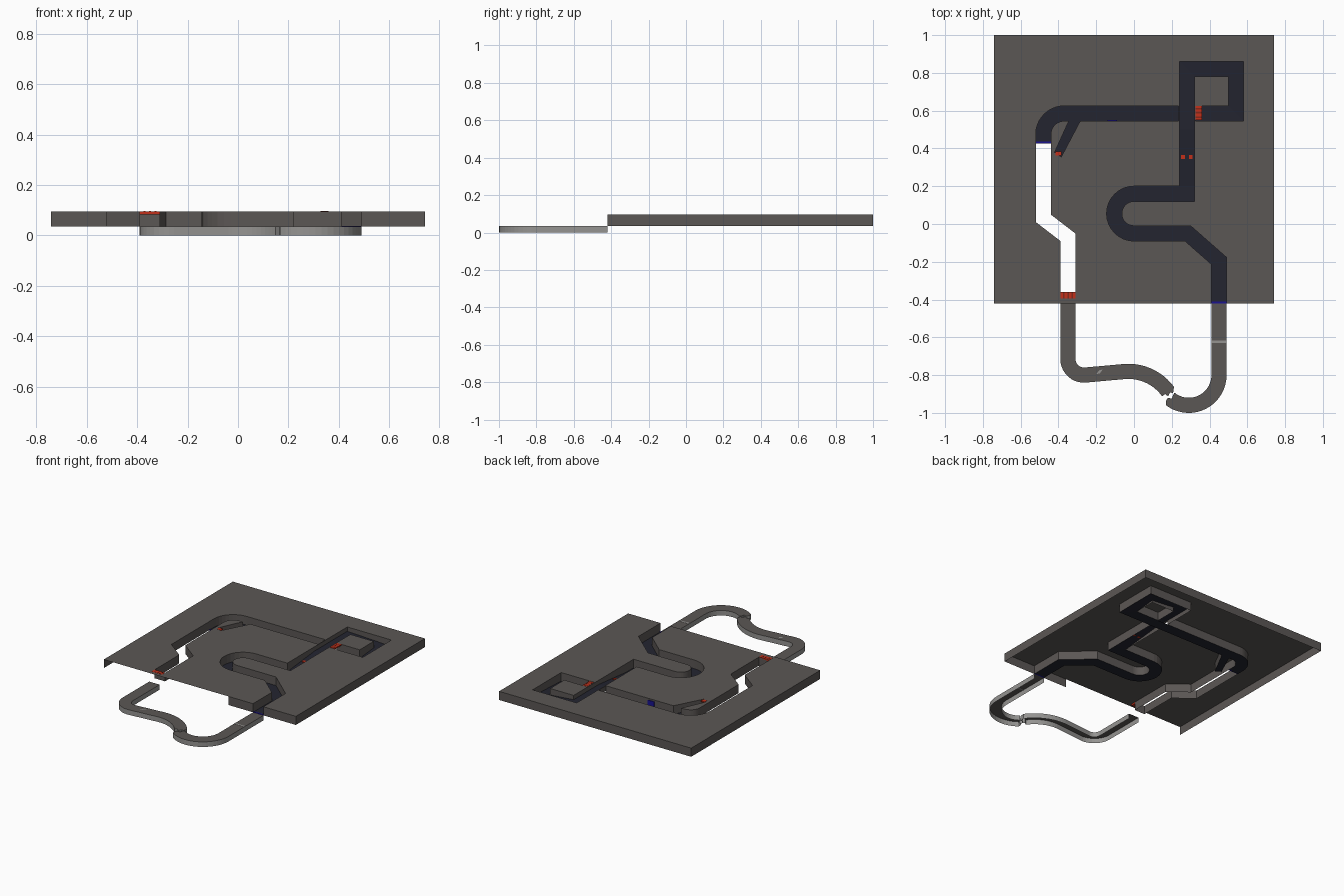
import bpy, bmesh, math
from mathutils import Vector

if "Cube" in bpy.data.objects:
    bpy.data.objects.remove(bpy.data.objects["Cube"])

TOP, FLOOR, W = 0.095, 0.035, 0.04   # slab top, trench floor, half lane width


def mat(name, *rgb):
    m = bpy.data.materials.new(name)
    m.diffuse_color = (*rgb, 1)
    m.use_nodes = True
    m.node_tree.nodes["Principled BSDF"].inputs["Base Color"].default_value = m.diffuse_color
    return m


GREY = mat("dark grey", 0.105, 0.095, 0.09)
LIGHT = mat("light grey", 0.30, 0.295, 0.285)
NAVY = mat("navy floor", 0.017, 0.018, 0.03)
RED = mat("warning red", 0.55, 0.03, 0.01)
DARK_RED = mat("deep red", 0.22, 0.02, 0.01)
BLUE = mat("marker blue", 0.01, 0.006, 0.28)


def make(name, bm, *mats):
    me = bpy.data.meshes.new(name)
    bm.to_mesh(me)
    bm.free()
    for m in mats:
        me.materials.append(m)
    ob = bpy.data.objects.new(name, me)
    bpy.context.collection.objects.link(ob)
    return ob


def arc(cx, cy, r, a0, a1, n=12):
    return [(cx + r * math.cos(math.radians(a0 + (a1 - a0) * i / n)),
             cy + r * math.sin(math.radians(a0 + (a1 - a0) * i / n))) for i in range(n + 1)]


def offset(path, d):
    """Mitred parallel of a path; positive d lies to the left."""
    p = [Vector(q[:2]) for q in path]
    out = []
    for i, q in enumerate(p):
        a = (q - p[i - 1]).normalized() if i else None
        b = (p[i + 1] - q).normalized() if i < len(p) - 1 else None
        a, b = a or b, b or a
        na, nb = Vector((-a.y, a.x)), Vector((-b.y, b.x))
        out.append(tuple(q + (na + nb) * d / (1 + na.dot(nb))))
    return out


def sheet(name, outline, z1, z0, mats, keep=lambda a, b: True):
    """Flat top with walls hanging from its outline, open below."""
    bm = bmesh.new()
    up = [bm.verts.new((x, y, z1)) for x, y in outline]
    face = bm.faces.new(up)
    face.normal_update()
    if face.normal.z < 0:
        face.normal_flip()
    if z0 is not None:
        lo = [bm.verts.new((x, y, z0)) for x, y in outline]
        for i in range(len(up)):
            j = (i + 1) % len(up)
            if keep(outline[i], outline[j]):
                f = bm.faces.new((up[i], lo[i], lo[j], up[j]))
                f.material_index = len(mats) - 1
    bmesh.ops.triangulate(bm, faces=[f for f in bm.faces if len(f.verts) > 4])
    return make(name, bm, *mats)


def ribbon(name, path, m):
    bm = bmesh.new()
    a, b = [[bm.verts.new((*q, p[2])) for q, p in zip(offset(path, s * W), path)] for s in (1, -1)]
    for i in range(len(path) - 1):
        bm.faces.new((a[i], b[i], b[i + 1], a[i + 1]))
    return make(name, bm, m)


def box(name, x0, x1, y0, y1, z0, z1, m):
    bm = bmesh.new()
    bmesh.ops.create_cube(bm, size=1)
    for v in bm.verts:
        v.co = ((x0 + x1) / 2 + v.co.x * (x1 - x0), (y0 + y1) / 2 + v.co.y * (y1 - y0),
                (z0 + z1) / 2 + v.co.z * (z1 - z0))
    return make(name, bm, m)


# Lane centre lines
entry = [(.45, -.42), (.45, -.195), (.285, -.05), (0, -.05)] + arc(0, .055, .105, 270, 90, 16)[1:] \
    + [(.28, .16), (.28, .545)]
bend = arc(-.37, .475, .11, 90, 180, 10)
west = [(.24, .585)] + bend + [(-.48, .43), (-.48, .03), (-.35, -.07), (-.35, -.36)]

# Slab outline: outer rectangle with the trench and its small side pocket cut in
pocket = [(-.285, .545), (-.385, .355), (-.42, .38), (-.345, .545)]
inner = offset(west, W)
outline = [(-.74, 1), (-.74, -.42), (.22, -.42)] + offset(entry, W) \
    + pocket + inner[1:] + offset(west, -W)[::-1] \
    + [(.24, .86), (.58, .86), (.58, .545)] + offset(entry, -W)[::-1] + [(.74, -.42), (.74, 1)]


def has_wall(a, b):
    # The front is open left of x = 0.22
    return not (abs(a[1] + .42) < .001 and abs(b[1] + .42) < .001 and max(a[0], b[0]) < .23)


sheet("slab", outline, TOP, FLOOR, [GREY], has_wall)
sheet("loop_island", [(.32, .625), (.5, .625), (.5, .78), (.32, .78)], TOP, FLOOR, [GREY])

# Trench floor: climbs to the crossing, circles the island and passes underneath
floor = [(x, y, FLOOR) for x, y in entry[:-1]] + [
    (.28, .2, FLOOR), (.28, .5, .065), (.28, .82, .065), (.54, .82, .05), (.54, .585, FLOOR)] \
    + [(x, y, FLOOR) for x, y in bend + [(-.48, .43)]]
ribbon("trench_floor", floor, NAVY)
sheet("pocket_floor", pocket, FLOOR + .001, None, [NAVY])
for x in (.235, .32):
    box("crossing_parapet", x, x + .005, .545, .625, .06, TOP, GREY)

# Blue lane markers
box("start_marker", .41, .49, -.42, -.41, FLOOR, FLOOR + .003, BLUE)
box("drop_marker", -.52, -.44, .425, .437, FLOOR, FLOOR + .003, BLUE)
box("wall_marker", -.14, -.09, .546, .551, .05, .085, BLUE)

# Red striped warning plates
box("gate_plate", -.39, -.31, -.395, -.36, .084, TOP + .001, RED)
box("crossing_plate", .325, .36, .55, .625, .088, TOP + .001, RED)
for i in range(3):
    x, y = -.375 + i * .022, .562 + i * .022
    box("gate_stripe", x, x + .008, -.394, -.361, TOP, TOP + .0015, DARK_RED)
    box("crossing_stripe", .326, .359, y, y + .008, TOP, TOP + .0015, DARK_RED)
for x in (.25, .29):
    box("floor_warning", x, x + .02, .345, .365, .05, .055, RED)
box("pocket_plate", -.415, -.385, .362, .385, .088, TOP + .001, RED)

# Lower raised road in two broken pieces, hollow below
left_road = [(-.35, -.42)] + arc(-.265, -.715, .085, 180, 276, 10) \
    + [(-.04, -.78)] + arc(-.03, -1.04, .26, 88, 36, 10)
right_road = arc(.29, -.8, .16, -128, 0, 18) + [(.45, -.42)]
sheet("left_road", offset(left_road, W) + [(.207, -.895), (.19, -.892), (.18, -.912), (.165, -.9)]
      + offset(left_road, -W)[::-1], FLOOR, 0, [GREY, LIGHT],
      lambda a, b: abs(a[1] + .42) + abs(b[1] + .42) > .001)
sheet("right_road", offset(right_road, W)[::-1] + [(.205, -.91), (.2, -.925), (.18, -.92), (.17, -.935)]
      + offset(right_road, -W), FLOOR, 0, [GREY, LIGHT],
      lambda a, b: abs(a[1] + .42) + abs(b[1] + .42) > .001)
box("road_line", .41, .49, -.63, -.617, FLOOR - .002, FLOOR + .001, LIGHT)
sheet("road_chip", [(-.2, -.795), (-.18, -.79), (-.165, -.77), (-.185, -.775)], FLOOR + .001, None, [LIGHT])
